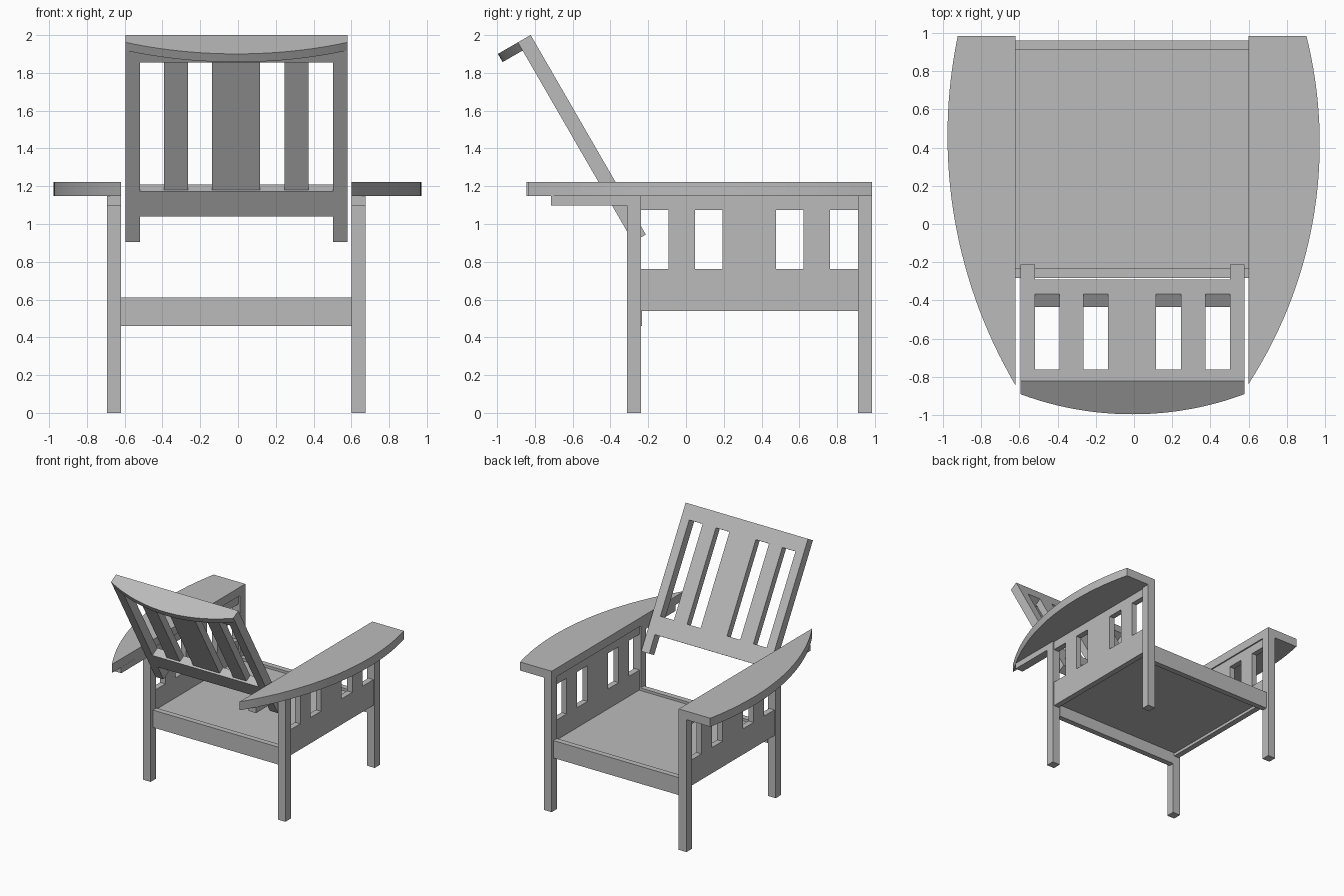
import bpy, bmesh
from math import sqrt, radians
from mathutils import Matrix, Vector

if "Cube" in bpy.data.objects:
    bpy.data.objects.remove(bpy.data.objects["Cube"])

grey = bpy.data.materials.new("plain_grey")
grey.use_nodes = True
tone = (0.5, 0.5, 0.5, 1)
grey.diffuse_color = tone
grey.node_tree.nodes["Principled BSDF"].inputs["Base Color"].default_value = tone


def finish(name, bm, matrix=None):
    if matrix:
        bm.transform(matrix)
    bmesh.ops.recalc_face_normals(bm, faces=bm.faces)
    mesh = bpy.data.meshes.new(name)
    bm.to_mesh(mesh)
    bm.free()
    mesh.materials.append(grey)
    obj = bpy.data.objects.new(name, mesh)
    bpy.context.collection.objects.link(obj)
    return obj


def extrude(bm, vector):
    out = bmesh.ops.extrude_face_region(bm, geom=bm.faces[:])
    verts = [g for g in out["geom"] if isinstance(g, bmesh.types.BMVert)]
    bmesh.ops.translate(bm, verts=verts, vec=vector)


def box(name, x, y, z, matrix=None):
    bm = bmesh.new()
    bmesh.ops.create_cube(bm, size=1)
    for v in bm.verts:
        v.co = [r[0] if c < 0 else r[1] for c, r in zip(v.co, (x, y, z))]
    return finish(name, bm, matrix)


def plate(name, points, vector, matrix=None):
    """Flat outline extruded along a vector."""
    bm = bmesh.new()
    bm.faces.new([bm.verts.new(p) for p in points])
    extrude(bm, vector)
    return finish(name, bm, matrix)


def lattice(name, us, vs, is_hole, place, vector, matrix=None):
    """One solid board with rectangular openings, laid out on a u/v grid."""
    bm = bmesh.new()
    grid = [[bm.verts.new(place(u, v)) for v in vs] for u in us]
    for i in range(len(us) - 1):
        for j in range(len(vs) - 1):
            if not is_hole(i, j):
                bm.faces.new((grid[i][j], grid[i + 1][j],
                              grid[i + 1][j + 1], grid[i][j + 1]))
    bmesh.ops.delete(bm, geom=[v for v in bm.verts if not v.link_faces], context="VERTS")
    extrude(bm, vector)
    bmesh.ops.dissolve_limit(bm, angle_limit=0.01, verts=bm.verts[:], edges=bm.edges[:])
    return finish(name, bm, matrix)


INNER = {"right": -0.62, "left": 0.60}
LEG = 0.074
ARM_BOTTOM, ARM_TOP = 1.148, 1.222
BACK_LEG, FRONT_LEG = -0.312, 0.911

# Arc of each armrest: bulge from the inner edge, radius, widest y
ARC = {"right": (0.356, 2.57, 0.461), "left": (0.372, 2.31, 0.421)}

for side, x0 in INNER.items():
    sign = 1 if side == "left" else -1
    x1 = x0 + sign * LEG
    span = sorted((x0, x1))

    # Legs and the bar under the rear of the arm
    box(side + "_back_leg", span, (BACK_LEG, BACK_LEG + LEG), (0, ARM_BOTTOM))
    box(side + "_front_leg", span, (FRONT_LEG, FRONT_LEG + LEG), (0, ARM_BOTTOM))
    box(side + "_arm_support", span, (-0.715, BACK_LEG), (1.097, ARM_BOTTOM))

    # Side panel with four openings
    ys = (BACK_LEG + LEG, -0.092, 0.048, 0.193, 0.476, 0.621, 0.762, FRONT_LEG)
    lattice(side + "_side_panel", ys, (0.54, 0.763, 1.073, ARM_BOTTOM),
            lambda i, j: j == 1 and i % 2 == 0,
            lambda u, v: (x0 + sign * 0.012, u, v), (sign * 0.05, 0, 0))

    # Curved armrest
    bulge, radius, mid = ARC[side]
    front = FRONT_LEG + LEG
    rear = mid - sqrt(radius ** 2 - (radius - bulge) ** 2)
    steps = 32
    outline = [(x0, front, ARM_BOTTOM)]
    for k in range(steps + 1):
        y = front + (rear - front) * k / steps
        width = bulge - radius + sqrt(radius ** 2 - (y - mid) ** 2)
        outline.append((x0 + sign * max(width, 0.0005), y, ARM_BOTTOM))
    plate(side + "_armrest", outline, (0, 0, ARM_TOP - ARM_BOTTOM))

# Seat rails and seat board
width = (INNER["right"], INNER["left"])
box("front_rail", width, (0.912, 0.961), (0.461, 0.612))
box("back_rail", width, (-0.282, -0.233), (0.461, 0.612))
box("seat", (width[0] - 0.012, width[1] + 0.012), (-0.233, 0.912), (0.565, 0.59))

# Reclined backrest, modelled upright and then tilted
tilt = Matrix.Translation((0, -0.28, 0.905)) @ Matrix.Rotation(radians(30), 4, "X")
THICK, HEIGHT = 0.078, 1.22
left, right = -0.595, 0.579
lattice("backrest_frame", (left, left + 0.077, right - 0.077, right),
        (0, 0.156, 0.307, 1.097, HEIGHT),
        lambda i, j: i == 1 and j in (0, 2),
        lambda u, v: (u, 0, v), (0, THICK, 0), tilt)
for name, x in (("right_slat", (-0.391, -0.264)), ("middle_slat", (-0.137, 0.116)),
                ("left_slat", (0.246, 0.373))):
    box("backrest_" + name, x, (0.018, THICK), (0.307, 1.097), tilt)

# Bowed headrest ledge behind the top rail
half, centre, depth = (right - left) / 2, (right + left) / 2, 0.122
radius = (half ** 2 + depth ** 2) / (2 * depth)
bow = []
for k in range(25):
    x = half * (k / 12 - 1)
    bow.append((centre + x, radius - depth - sqrt(radius ** 2 - x ** 2), HEIGHT - 0.05))
plate("headrest_ledge", bow, (0, 0, 0.05), tilt)
